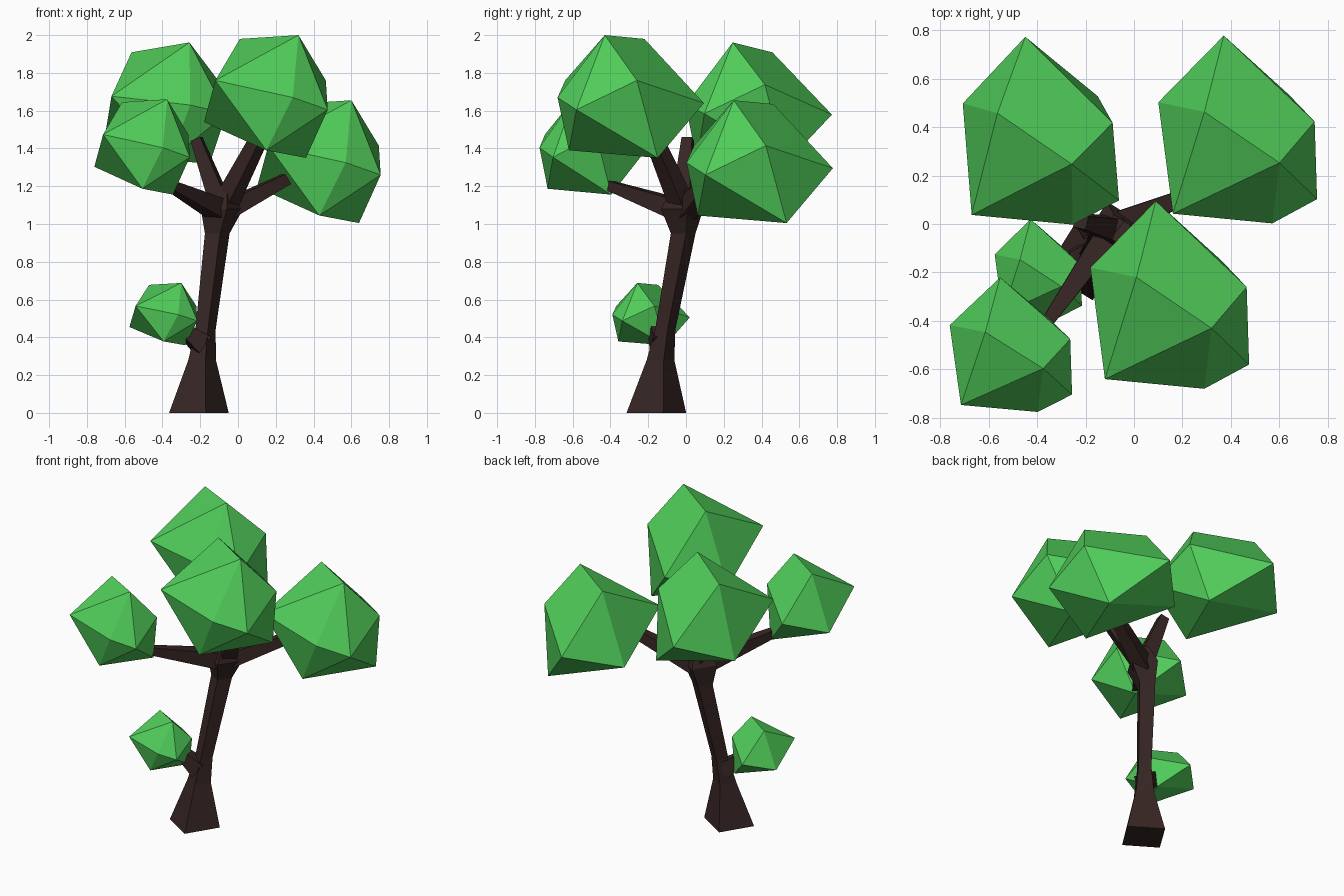
import bpy, bmesh, math
from mathutils import Vector, Matrix

if "Cube" in bpy.data.objects:
    bpy.data.objects.remove(bpy.data.objects["Cube"])


def material(name, color):
    m = bpy.data.materials.new(name)
    m.diffuse_color = (*color, 1)
    m.use_nodes = True
    m.node_tree.nodes["Principled BSDF"].inputs["Base Color"].default_value = m.diffuse_color
    return m


BARK = material("bark", (0.037, 0.019, 0.017))
LEAF = material("leaf", (0.08, 0.60, 0.10))


def finish(name, bm, mat):
    bmesh.ops.recalc_face_normals(bm, faces=bm.faces)
    me = bpy.data.meshes.new(name)
    bm.to_mesh(me)
    bm.free()
    me.materials.append(mat)
    ob = bpy.data.objects.new(name, me)
    bpy.context.collection.objects.link(ob)
    return ob


def loft(name, rings):
    """Skin closed rings of points and cap both ends."""
    bm = bmesh.new()
    vs = [[bm.verts.new(p) for p in r] for r in rings]
    n = len(vs[0])
    for a, b in zip(vs, vs[1:]):
        for i in range(n):
            j = (i + 1) % n
            bm.faces.new((a[i], a[j], b[j], b[i]))
    bm.faces.new(vs[0])
    bm.faces.new(vs[-1])
    return finish(name, bm, BARK)


# Trunk: twisted square sections (centre x, y, z, corner radius), flared at base and crown
SECTIONS = [(-.207, -.157, 0, .162), (-.19, -.135, .28, .075), (-.172, -.11, .44, .055),
            (-.11, -.015, .95, .067), (-.085, -.02, 1.08, .115), (-.07, -.02, 1.19, .06)]
loft("trunk", [[(x + r * math.cos(math.radians(13 + 90 * i)),
                 y + r * math.sin(math.radians(13 + 90 * i)), z) for i in range(4)]
               for x, y, z, r in SECTIONS])


# Branches: tapered square bars
def branch(name, start, end, r0, r1):
    a, b = Vector(start), Vector(end)
    q = (b - a).to_track_quat('Z', 'Y')
    ring = lambda c, r: [c + q @ Vector((r * math.cos(t), r * math.sin(t), 0))
                         for t in (math.pi * (.25 + .5 * i) for i in range(4))]
    loft(name, [ring(a, r0), ring(b, r1)])


branch("front_left_branch", (-.11, -.05, 1.08), (-.39, -.45, 1.22), .075, .03)
branch("back_left_branch", (-.09, -.02, 1.10), (-.22, .01, 1.45), .07, .04)
branch("front_right_branch", (-.07, -.02, 1.10), (.11, -.17, 1.45), .07, .05)
branch("back_right_branch", (-.07, 0, 1.07), (.28, .14, 1.25), .07, .04)
branch("low_stub", (-.19, -.13, .36), (-.31, -.17, .46), .075, .04)

# Foliage: one faceted clump, hull of a few corner points, reused at several sizes
CLUMP = [(.32, -.43, 2.0), (.01, -.22, 1.98), (.465, -.26, 1.76), (.475, -.58, 1.605),
         (-.12, -.64, 1.76), (.29, -.68, 1.67), (.15, -.62, 1.39), (.36, -.15, 1.35),
         (.09, .095, 1.64), (-.18, -.18, 1.54)]
CENTRE = Vector((.1475, -.2925, 1.675))


def clump(name, centre, size, tilt=0):
    m = (Matrix.Translation(centre) @ Matrix.Rotation(math.radians(tilt), 4, 'Y')
         @ Matrix.Diagonal((size[0] / .655, size[1] / .775, size[2] / .65, 1))
         @ Matrix.Translation(-CENTRE))
    bm = bmesh.new()
    for p in CLUMP:
        bm.verts.new(m @ Vector(p))
    bmesh.ops.convex_hull(bm, input=bm.verts)
    finish(name, bm, LEAF)


BIG = (.655, .775, .65)
clump("front_right_foliage", CENTRE, BIG)
clump("back_right_foliage", (.428, .39, 1.33), BIG)
clump("back_left_foliage", (-.395, .385, 1.62), BIG, -6)
clump("front_left_foliage", (-.508, -.498, 1.408), (.505, .555, .505))
clump("low_foliage", (-.395, -.185, .523), (.36, .41, .33))
